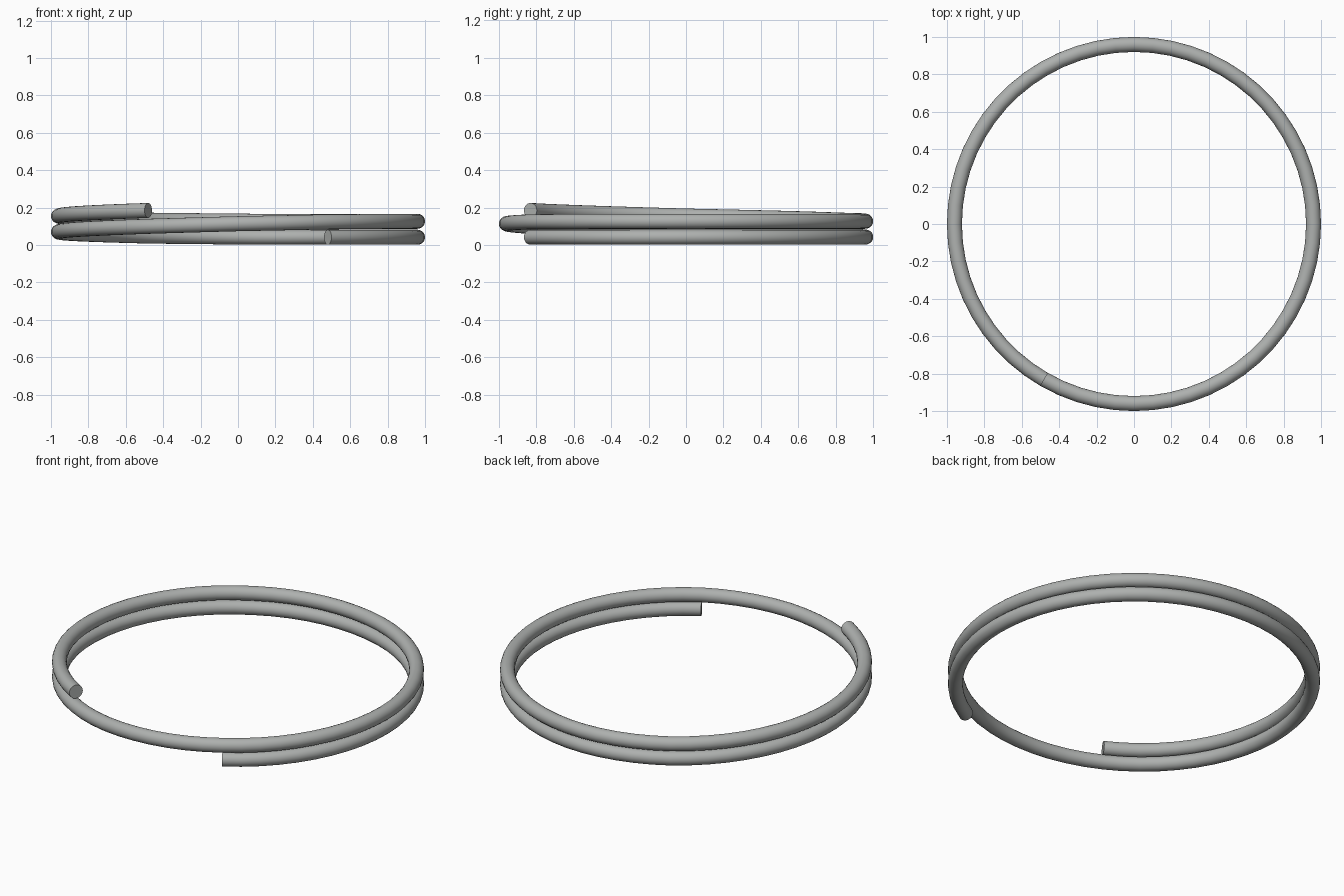
import bpy, bmesh, math

if "Cube" in bpy.data.objects:
    bpy.data.objects.remove(bpy.data.objects["Cube"])

COIL_R, WIRE_R = 0.96, 0.04
SIDES, STEP = 20, 6.0
START, SWEEP, PITCH = -60, 660, 0.085

# climb within one turn: flat at first, then rising (angle, height)
CLIMB = [(0, 0), (85, 0), (120, .006), (150, .017), (180, .028), (210, .043),
         (240, .058), (270, .072), (300, .082), (330, .085), (360, .085)]


def height(deg):
    if deg < 0:
        return WIRE_R + 0.002
    turn, a = divmod(deg, 360)
    for (a0, h0), (a1, h1) in zip(CLIMB, CLIMB[1:]):
        if a <= a1:
            return WIRE_R + 0.002 + turn * PITCH + h0 + (h1 - h0) * (a - a0) / (a1 - a0)


# wire: sweep a circle along the coil and cap both cut ends
bm = bmesh.new()
rings = []
for i in range(int(SWEEP / STEP) + 1):
    deg = START + i * STEP
    a = math.radians(deg)
    z = height(deg)
    ring = []
    for j in range(SIDES):
        b = 2 * math.pi * j / SIDES
        r = COIL_R + WIRE_R * math.cos(b)
        ring.append(bm.verts.new((r * math.cos(a), r * math.sin(a), z + WIRE_R * math.sin(b))))
    rings.append(ring)
for p, q in zip(rings, rings[1:]):
    for j in range(SIDES):
        k = (j + 1) % SIDES
        bm.faces.new((p[j], p[k], q[k], q[j]))
bm.faces.new(rings[0])
bm.faces.new(rings[-1])
bmesh.ops.recalc_face_normals(bm, faces=bm.faces)

mesh = bpy.data.meshes.new("split_ring")
bm.to_mesh(mesh)
bm.free()
ring_obj = bpy.data.objects.new("split_ring", mesh)
bpy.context.collection.objects.link(ring_obj)

# steel colour
steel = bpy.data.materials.new("steel_grey")
steel.diffuse_color = (0.42, 0.435, 0.425, 1)
steel.use_nodes = True
steel.node_tree.nodes["Principled BSDF"].inputs["Base Color"].default_value = steel.diffuse_color
mesh.materials.append(steel)

bpy.context.view_layer.objects.active = ring_obj
ring_obj.select_set(True)
bpy.ops.object.shade_smooth_by_angle(angle=math.radians(40))
